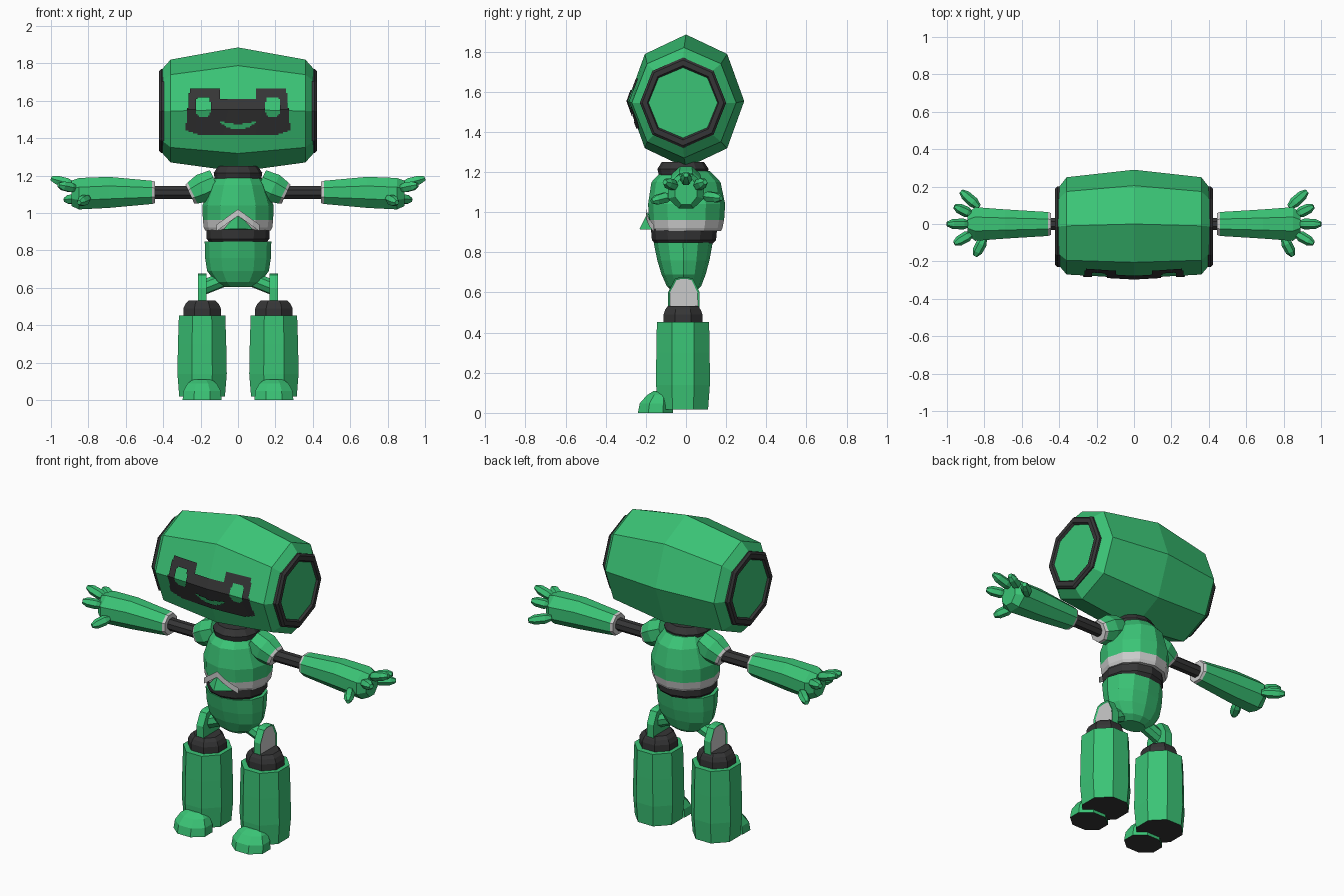
import bpy, bmesh, math
from mathutils import Matrix, Vector

if "Cube" in bpy.data.objects:
    bpy.data.objects.remove(bpy.data.objects["Cube"])


def material(name, color):
    m = bpy.data.materials.new(name)
    m.diffuse_color = (*color, 1)
    m.use_nodes = True
    m.node_tree.nodes["Principled BSDF"].inputs["Base Color"].default_value = m.diffuse_color
    return m


MATS = [material("green paint", (0.043, 0.55, 0.18)),
        material("dark rubber", (0.036, 0.036, 0.037)),
        material("light grey trim", (0.6, 0.6, 0.6))]
GREEN, DARK, LIGHT = 0, 1, 2
ALONG_X = Matrix(((0, 0, 1, 0), (1, 0, 0, 0), (0, 1, 0, 0), (0, 0, 0, 1)))
P8 = math.pi / 8


def finish(name, bm, mirror=False, normals=True):
    if normals:
        bmesh.ops.recalc_face_normals(bm, faces=bm.faces[:])
    me = bpy.data.meshes.new(name)
    bm.to_mesh(me)
    bm.free()
    for m in MATS:
        me.materials.append(m)
    ob = bpy.data.objects.new(name, me)
    bpy.context.collection.objects.link(ob)
    if mirror:
        ob.modifiers.new("Mirror", 'MIRROR').use_mirror_merge = False
    return ob


def loft(name, rings, n=8, mat=GREEN, segs=None, caps=None, phase=0.0,
         matrix=None, mirror=False):
    """Skin rings of (position, radius_a, radius_b, centre_a, centre_b)."""
    bm = bmesh.new()
    segs = segs or [mat] * (len(rings) - 1)
    caps = caps or (segs[0], segs[-1])
    loops = []
    for w, ra, rb, ca, cb in rings:
        k = 1 / math.cos(phase)
        loops.append([bm.verts.new((ca + k * ra * math.cos(phase + i * math.tau / n),
                                    cb + k * rb * math.sin(phase + i * math.tau / n), w))
                      for i in range(n)])
    for s, (lo, hi) in enumerate(zip(loops, loops[1:])):
        for i in range(n):
            j = (i + 1) % n
            bm.faces.new((lo[i], lo[j], hi[j], hi[i])).material_index = segs[s]
    bm.faces.new(loops[0][::-1]).material_index = caps[0]
    bm.faces.new(loops[-1]).material_index = caps[1]
    if matrix:
        bm.transform(matrix)
    return finish(name, bm, mirror)


def rod(name, p0, p1, profile, n=6, phase=0.0, **kw):
    """Loft between two points; profile is (fraction, radius)."""
    p0, p1 = Vector(p0), Vector(p1)
    d = p1 - p0
    m = Matrix.Translation(p0) @ d.to_track_quat('Z', 'Y').to_matrix().to_4x4()
    return loft(name, [(t * d.length, r, r, 0, 0) for t, r in profile], n,
                phase=phase, matrix=m, mirror=True, **kw)


# Head barrel
HX, HZ = 0.36, 1.553
loft("head", [(-.405, .205, .225, -.013, 1.545), (-HX, .26, .275, -.01, 1.545),
              (0, .29, .332, 0, HZ),
              (HX, .26, .275, -.01, 1.545), (.405, .205, .225, -.013, 1.545)],
     matrix=ALONG_X)
# Ear rings with recessed discs
loft("ear_ring", [(.385, .215, .225, -.015, 1.545), (.41, .215, .225, -.015, 1.545),
                  (.422, .203, .213, -.015, 1.545), (.422, .178, .185, -.015, 1.545),
                  (.410, .172, .175, -.015, 1.545)],
     mat=DARK, caps=(DARK, GREEN), matrix=ALONG_X, mirror=True)


# Face panel: cells following the head front, open at the eyes and mouth
def head_front(x, z):
    t = abs(x) / HX
    ry, rz = .29 - .02 * t, .332 - .057 * t
    return -ry * (1 - .293 * abs(z - HZ) / (.707 * rz)) - .007


def on_panel(x, z):
    ax = abs(x)
    top = 1.663 if .092 < ax else 1.606
    side = .278 - .1 * max(0, z - 1.46)
    low = 1.415 + max(0, ax - .2) * .35
    eye = (ax - .185) ** 4 / .038 ** 4 + (z - 1.567) ** 4 / .053 ** 4 < 1
    mouth = ax < .095 and 1.446 + 4 * x * x < z < 1.476 + 1.7 * x * x
    return ax < side and low < z < top and not eye and not mouth


bm = bmesh.new()
C = .008
grid = {}


def corner(i, k):
    if (i, k) not in grid:
        x, z = i * C, HZ + k * C
        grid[i, k] = bm.verts.new((x, head_front(x, z), z))
    return grid[i, k]


for i in range(-36, 36):
    for k in range(-20, 16):
        if on_panel((i + .5) * C, HZ + (k + .5) * C):
            f = bm.faces.new((corner(i, k), corner(i + 1, k),
                              corner(i + 1, k + 1), corner(i, k + 1)))
            f.material_index = DARK
finish("face_panel", bm, normals=False)

# Neck, torso with trim band, belt, pelvis
loft("neck", [(1.185, .125, .12, 0, -.015), (1.215, .13, .128, 0, -.015),
              (1.25, .105, .105, 0, -.015)], 12, DARK)
loft("torso", [(.905, .175, .172, 0, .002), (.922, .183, .18, 0, .002),
               (.962, .188, .187, 0, .003), (1.04, .19, .192, 0, .003),
               (1.15, .15, .172, 0, 0), (1.205, .115, .118, 0, 0)],
     12, segs=[LIGHT, LIGHT, GREEN, GREEN, GREEN])
loft("belt", [(.84, .15, .14, 0, -.01), (.862, .168, .16, 0, -.01),
              (.92, .17, .165, 0, -.01)], 12, DARK)
loft("pelvis", [(.605, .075, .055, 0, -.01), (.63, .12, .085, 0, -.01),
                (.69, .165, .11, 0, -.012), (.76, .176, .13, 0, -.013),
                (.848, .178, .147, 0, -.014)], 12)

# Chest chevron and pointed chest plate
bm = bmesh.new()
rows = []
for x in (-.115, -.08, -.04, 0, .04, .08, .115):
    y = -.19 * math.sqrt(1 - (x / .19) ** 2) - .009
    z = 1.02 - .72 * abs(x)
    rows.append([bm.verts.new((x, y, z - .035)), bm.verts.new((x, y, z))])
for a, b in zip(rows, rows[1:]):
    bm.faces.new((a[0], b[0], b[1], a[1])).material_index = LIGHT
finish("chest_chevron", bm, normals=False)
bm = bmesh.new()
for co in ((-.078, -.165, .912), (.078, -.165, .912), (0, -.19, 1.0), (0, -.232, .915)):
    bm.verts.new(co)
bmesh.ops.convex_hull(bm, input=bm.verts[:])
finish("chest_point", bm)

# Arms: shoulder cap, upper arm, forearm with cuff
rod("shoulder", (.12, 0, 1.165), (.257, 0, 1.1),
    [(0, .07), (.5, .078), (.9, .062), (1, .055)], 8, P8, segs=[GREEN, GREEN, LIGHT])
loft("upper_arm", [(.22, .033, .034, 0, 1.11), (.46, .033, .034, 0, 1.11)], 8, DARK,
     phase=P8, matrix=ALONG_X, mirror=True)
loft("forearm", [(.445, .058, .058, 0, 1.11), (.46, .064, .062, 0, 1.11),
                 (.69, .078, .083, 0, 1.11), (.85, .09, .084, 0, 1.103),
                 (.89, .055, .068, 0, 1.105)],
     segs=[LIGHT, GREEN, GREEN, GREEN], phase=P8, matrix=ALONG_X, mirror=True)
# Fingers spread in an arc
FINGERS = [((.875, 0, 1.15), (1.0, 0, 1.185)),
           ((.865, .05, 1.13), (.96, .095, 1.15)),
           ((.83, .09, 1.08), (.925, .175, 1.07)),
           ((.865, -.05, 1.13), (.96, -.105, 1.15)),
           ((.80, -.075, 1.08), (.85, -.17, 1.055))]
for i, (a, b) in enumerate(FINGERS):
    rod(f"finger_{i + 1}", a, b, [(0, .016), (.3, .029), (.75, .027), (1, .013)])

# Hip bars
rod("hip_bar", (.07, -.01, .648), (.19, -.01, .6), [(0, .022), (1, .022)], 8, DARK)

# Thigh plates with a light outer panel
bm = bmesh.new()
outline = ((-.088, .5), (-.09, .6), (-.055, .668), (-.03, .676), (.01, .676),
           (.035, .668), (.068, .6), (.066, .5))
face = bm.faces.new([bm.verts.new((.168, y, z)) for y, z in outline])
ext = bmesh.ops.extrude_face_region(bm, geom=[face])["geom"]
bmesh.ops.translate(bm, verts=[v for v in ext if isinstance(v, bmesh.types.BMVert)],
                    vec=(.045, 0, 0))
outer = [f for f in ext if isinstance(f, bmesh.types.BMFace)]
bmesh.ops.recalc_face_normals(bm, faces=bm.faces[:])
bmesh.ops.inset_region(bm, faces=outer, thickness=.01, depth=-.006)
for f in outer:
    f.material_index = LIGHT
finish("thigh_plate", bm, True)

# Knees, lower legs with dark soles, feet
LX, LY = .192, -.015
loft("knee", [(.43, .1, .097, LX, LY), (.49, .1, .097, LX, LY),
              (.515, .088, .088, LX, LY), (.533, .07, .075, LX, LY)],
     8, DARK, phase=P8, mirror=True)
loft("lower_leg", [(.018, .122, .125, LX, LY), (.14, .132, .134, LX, LY),
                   (.3, .129, .133, LX, LY), (.452, .124, .13, LX, LY)],
     8, caps=(DARK, GREEN), phase=P8, mirror=True)
loft("foot", [(0, .104, .088, LX, -.152), (.048, .1, .083, LX, -.147),
              (.088, .078, .06, LX, -.135), (.11, .05, .035, LX, -.125)],
     8, caps=(DARK, GREEN), phase=P8, mirror=True)
